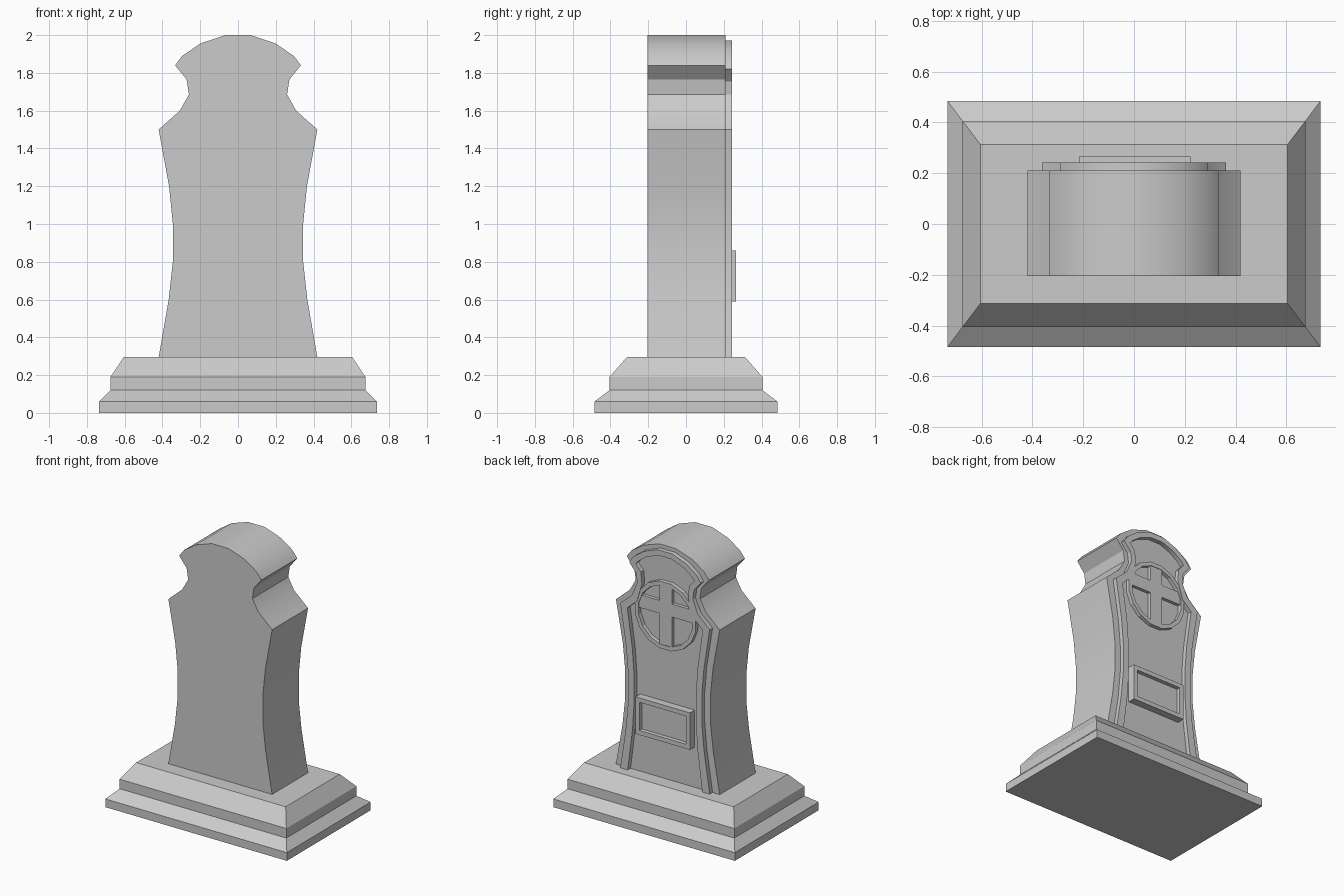
import bpy, bmesh, math

if "Cube" in bpy.data.objects:
    bpy.data.objects.remove(bpy.data.objects["Cube"])

BACK = 0.21          # rear face of the slab, which carries the decoration


def finish(name, bm, smooth=False):
    bmesh.ops.recalc_face_normals(bm, faces=bm.faces)
    mesh = bpy.data.meshes.new(name)
    bm.to_mesh(mesh)
    bm.free()
    ob = bpy.data.objects.new(name, mesh)
    bpy.context.collection.objects.link(ob)
    if smooth:
        bpy.ops.object.select_all(action='DESELECT')
        ob.select_set(True)
        bpy.context.view_layer.objects.active = ob
        bpy.ops.object.shade_smooth_by_angle(angle=math.radians(28))
    return ob


def mirrored(half):
    """Right half profile (bottom to top) -> whole outline."""
    return half + [(-x, z) for x, z in reversed(half)]


def prism(name, pts, y0, y1, smooth=False):
    bm = bmesh.new()
    a, b = ([bm.verts.new((x, y, z)) for x, z in pts] for y in (y0, y1))
    n = len(pts)
    bm.faces.new(a)
    bm.faces.new(b[::-1])
    for i in range(n):
        j = (i + 1) % n
        bm.faces.new((a[i], a[j], b[j], b[i]))
    return finish(name, bm, smooth)


def band(name, outer, inner, y0, y1, closed=True, smooth=False):
    """Strip between two outlines, raised from y0 to y1."""
    bm = bmesh.new()
    rows = [[bm.verts.new((x, y, z)) for x, z in pts]
            for pts, y in ((outer, y0), (outer, y1), (inner, y1), (inner, y0))]
    n = len(outer)
    for i in range(n if closed else n - 1):
        j = (i + 1) % n
        for k in range(4):
            p, q = rows[k], rows[(k + 1) % 4]
            bm.faces.new((p[i], p[j], q[j], q[i]))
    if not closed:
        bm.faces.new([r[0] for r in rows])
        bm.faces.new([r[-1] for r in rows][::-1])
    return finish(name, bm, smooth)


def rect(x0, x1, z0, z1):
    return [(x0, z0), (x1, z0), (x1, z1), (x0, z1)]


def circle(r, zc, n=16):
    return [(r * math.cos(2 * math.pi * (i + 0.5) / n),
             zc + r * math.sin(2 * math.pi * (i + 0.5) / n)) for i in range(n)]


# Stepped plinth: stacked rectangles (half x, half y, z)
bm = bmesh.new()
levels = [(0.735, 0.485, 0), (0.735, 0.485, 0.06), (0.675, 0.405, 0.12),
          (0.675, 0.405, 0.19), (0.605, 0.313, 0.295)]
rings = [[bm.verts.new((sx * x, sy * y, z)) for sx, sy in
          ((-1, -1), (1, -1), (1, 1), (-1, 1))] for x, y, z in levels]
bm.faces.new(rings[0][::-1])
bm.faces.new(rings[-1])
for lo, hi in zip(rings, rings[1:]):
    for i in range(4):
        j = (i + 1) % 4
        bm.faces.new((lo[i], lo[j], hi[j], hi[i]))
finish("plinth", bm)

# Waisted slab with a rounded head
slab = [(0.42, 0.295), (0.367, 0.6), (0.345, 0.8), (0.345, 1.0), (0.365, 1.2),
        (0.42, 1.5), (0.308, 1.6), (0.26, 1.685), (0.272, 1.765), (0.333, 1.84),
        (0.295, 1.89), (0.2, 1.955), (0.068, 2.0)]
prism("headstone_slab", mirrored(slab), -0.205, BACK, smooth=True)

# Raised border following the outline
outer = [(0.362, 0.295), (0.316, 0.6), (0.298, 0.8), (0.298, 1.0), (0.315, 1.2),
         (0.362, 1.5), (0.267, 1.585), (0.225, 1.685), (0.235, 1.755), (0.29, 1.82),
         (0.256, 1.868), (0.175, 1.928), (0.06, 1.972)]
inner = [(0.302, 0.295), (0.263, 0.6), (0.25, 0.8), (0.25, 1.0), (0.265, 1.2),
         (0.305, 1.48), (0.228, 1.55), (0.187, 1.685), (0.195, 1.772), (0.238, 1.822),
         (0.212, 1.85), (0.15, 1.895), (0.053, 1.932)]
band("raised_border", mirrored(outer), mirrored(inner), BACK - 0.005, 0.243,
     closed=False, smooth=True)

# Wheel cross: ring and two bars
ZC = 1.5
band("cross_ring", circle(0.25, ZC), circle(0.22, ZC), BACK - 0.005, 0.239)
prism("cross_upright", rect(-0.05, 0.05, ZC - 0.225, ZC + 0.225), BACK - 0.005, 0.235)
prism("cross_arm", rect(-0.215, 0.215, ZC + 0.005, ZC + 0.1), BACK - 0.005, 0.2345)

# Plaque with a raised rim
band("plaque_rim", rect(-0.217, 0.223, 0.59, 0.86), rect(-0.185, 0.191, 0.622, 0.828),
     BACK - 0.005, 0.265)
prism("plaque_panel", rect(-0.186, 0.192, 0.621, 0.829), BACK - 0.005, 0.235)
